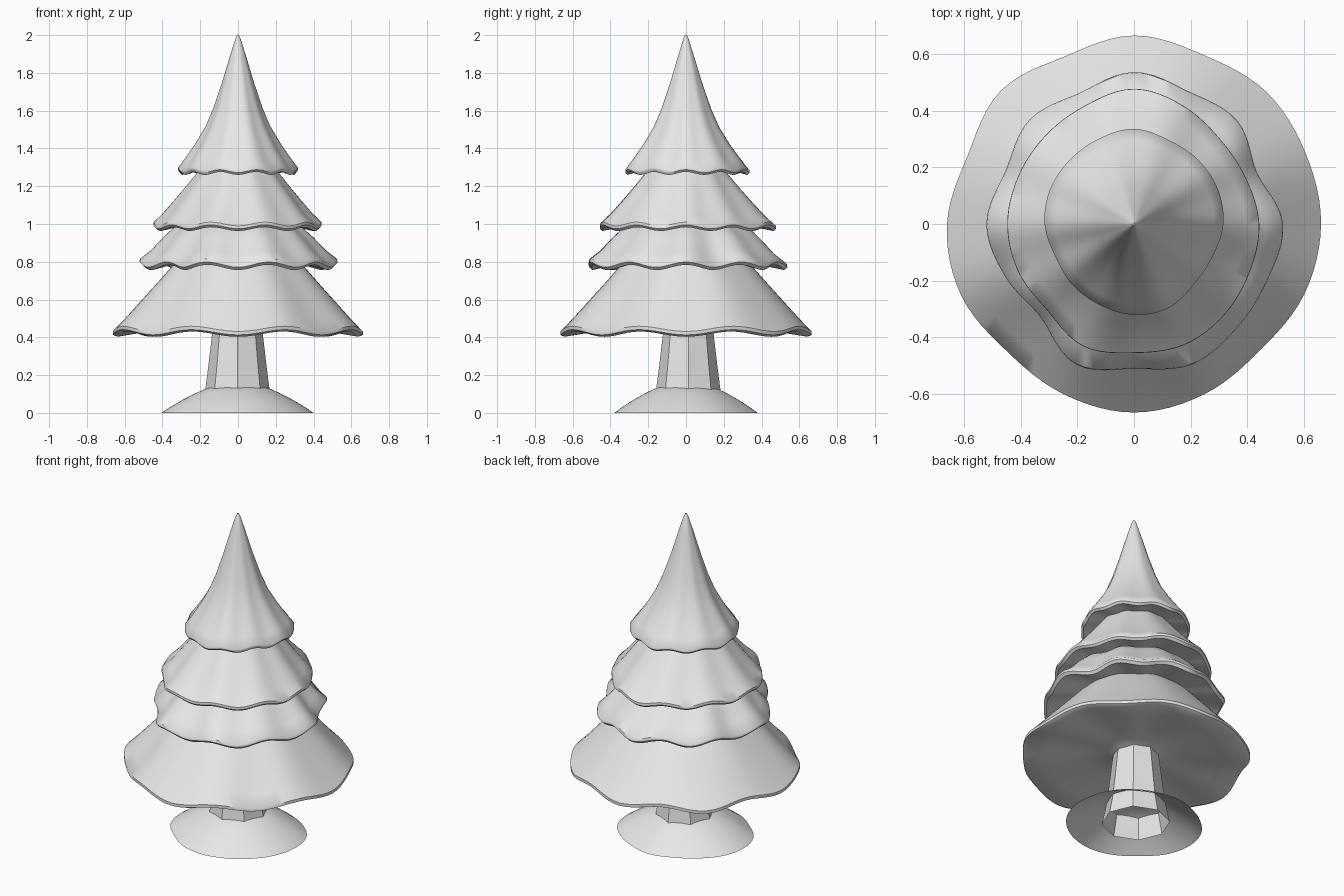
import bpy, bmesh
from math import cos, sin, pi, radians

if "Cube" in bpy.data.objects:
    bpy.data.objects.remove(bpy.data.objects["Cube"])

COLOUR = (0.8, 0.8, 0.8, 1)
grey = bpy.data.materials.new("plain grey")
grey.use_nodes = True
grey.diffuse_color = COLOUR
grey.node_tree.nodes["Principled BSDF"].inputs["Base Color"].default_value = COLOUR


def smooth_sample(table, t):
    """Closed smooth curve through the table, t from 0 to 1."""
    n = len(table)
    i = int(t * n)
    f = t * n - i
    a, b, c, d = (table[(i + k) % n] for k in (-1, 0, 1, 2))
    return b + f * (c - a + f * (2*a - 5*b + 4*c - d + f * (3*(b - c) + d - a))) / 2


def lathe(name, profile, shape, sides, lobes=0, wave=0, centre=(0, 0), cap=False):
    """Turn (radius, z, fold) points from top to bottom; fold blends in the outline."""
    bm = bmesh.new()
    mean = sum(shape) / len(shape)
    rings = []
    for radius, z, fold in profile:
        ring = []
        for j in range(sides):
            a = 2 * pi * j / sides
            r = radius * (1 + fold * (smooth_sample(shape, j / sides) / mean - 1))
            dz = -wave * fold * cos(lobes * (a + pi / 2))
            ring.append(bm.verts.new((centre[0] + r * cos(a), centre[1] + r * sin(a), z + dz)))
        rings.append(ring)
    for upper, lower in zip(rings, rings[1:]):
        for j in range(sides):
            k = (j + 1) % sides
            bm.faces.new((upper[j], lower[j], lower[k], upper[k]))
    if cap:
        bm.faces.new(rings[0])
    mesh = bpy.data.meshes.new(name)
    bm.to_mesh(mesh)
    bm.free()
    mesh.materials.append(grey)
    obj = bpy.data.objects.new(name, mesh)
    bpy.context.collection.objects.link(obj)
    bpy.ops.object.select_all(action='DESELECT')
    obj.select_set(True)
    bpy.context.view_layer.objects.active = obj
    bpy.ops.object.shade_smooth_by_angle(angle=radians(42))
    return obj


# Foliage tiers: hem outline in equal steps from +x, then the side profile
lathe("bottom_branches",
      [(.30, .83, .2), (.34, .79, .4), (.42, .70, .6), (.51, .60, .8), (.59, .51, .9),
       (.652, .445, 1), (.652, .427, 1), (.63, .417, 1), (.5, .435, .7), (.3, .455, .3),
       (.17, .46, 0), (.12, .44, 0)],
      [.655, .65, .655, .64, .66, .635, .66, .63, .655, .655, .63, .645, .66, .645, .625, .645],
      96, lobes=8, wave=.014)
lathe("lower_branches",
      [(.26, 1.02, .3), (.33, .98, .5), (.39, .92, .7), (.45, .85, .9), (.507, .802, 1),
       (.51, .785, 1), (.495, .77, 1), (.42, .785, .8), (.30, .81, .4)],
      [.52, .465, .51, .50, .53, .495, .515, .485, .515, .485, .46, .53, .505, .53, .51, .505],
      96, lobes=10, wave=.014)
lathe("upper_branches",
      [(.17, 1.33, .2), (.215, 1.27, .4), (.27, 1.2, .6), (.34, 1.115, .8), (.4, 1.045, .95),
       (.447, 1.0, 1), (.448, .985, 1), (.435, .973, 1), (.37, .985, .8), (.29, 1.0, .4)],
      [.44, .425, .425, .45, .475, .45, .44, .44, .445, .44, .43, .465, .453, .46, .45, .44],
      96, lobes=10, wave=.01)
lathe("top_branches",
      [(.004, 2.0, 0), (.014, 1.98, 0), (.045, 1.88, .2), (.085, 1.745, .4), (.13, 1.61, .6),
       (.17, 1.515, .7), (.225, 1.42, .9), (.28, 1.34, 1), (.316, 1.292, 1), (.316, 1.28, 1),
       (.305, 1.268, 1), (.26, 1.28, .8), (.17, 1.295, .3)],
      [.315, .32, .32, .32, .335, .325, .32, .32, .315, .30, .305, .31, .32, .32, .30, .30],
      96, lobes=10, wave=.008, cap=True)

# Trunk: open faceted tube, passing through the mound to the ground
lathe("trunk",
      [(.12, .49, 0), (.134, .42, 0), (.155, .24, 0), (.172, .11, 0), (.195, .0, 0)],
      [1], 8, centre=(-.003, .012))

# Mound: thin open shell of ground around the trunk
lathe("ground_mound",
      [(.02, .15, 0), (.1, .147, 0), (.17, .127, .3), (.22, .103, .6), (.28, .07, .8),
       (.34, .032, 1), (.385, 0, 1)],
      [.39, .39, .37, .36, .37, .36, .37, .39, .395, .385, .36, .365, .37, .37, .375, .385],
      64, cap=True)
